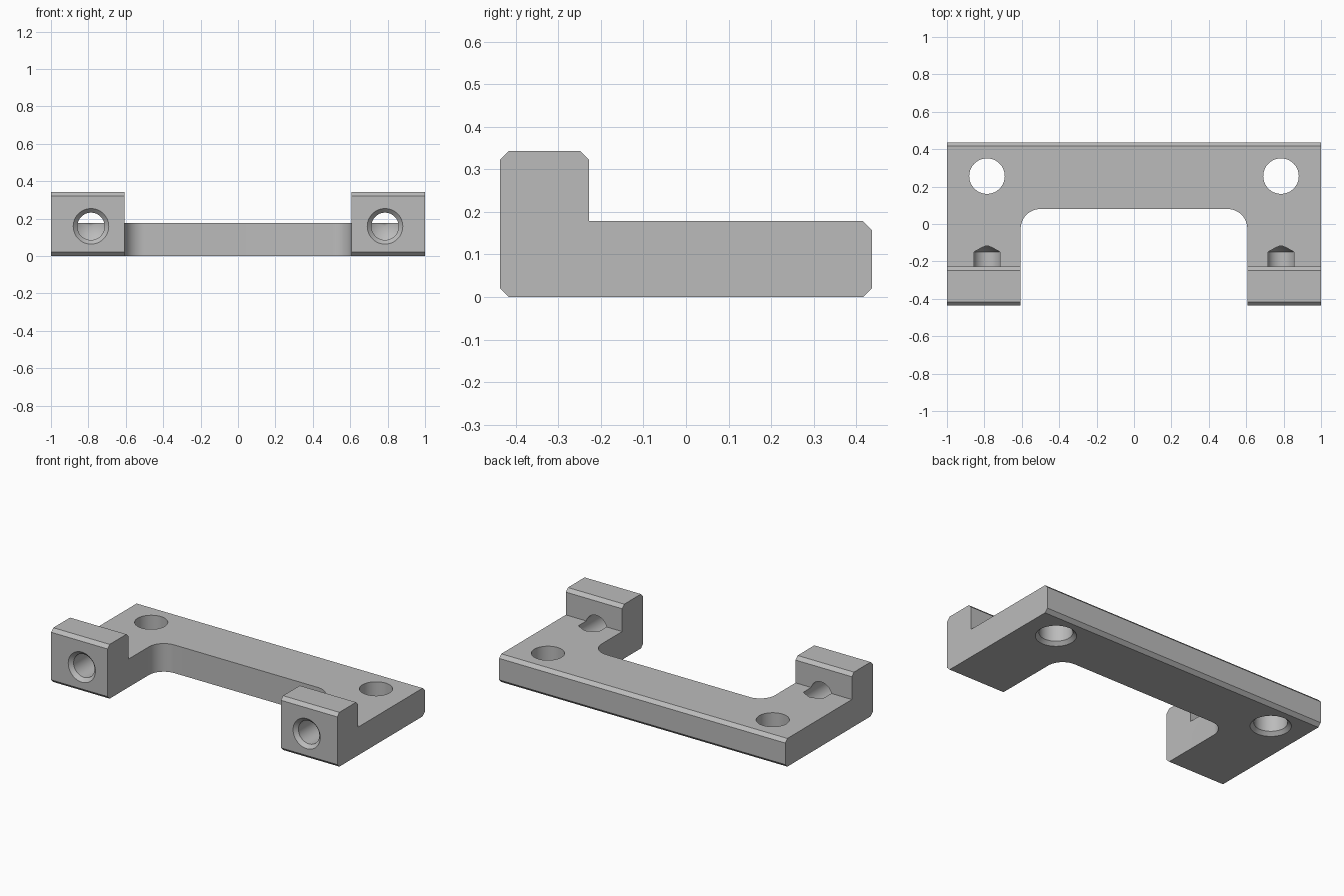
import bpy
import bmesh
from math import pi, sin, cos, radians
from mathutils import Matrix

cube = bpy.data.objects.get("Cube")
if cube:
    bpy.data.objects.remove(cube, do_unlink=True)

steel = bpy.data.materials.new("grey steel")
GREY = (0.5, 0.5, 0.5, 1)
steel.diffuse_color = GREY
steel.use_nodes = True
steel.node_tree.nodes["Principled BSDF"].inputs["Base Color"].default_value = GREY


def finish(bm, name):
    bmesh.ops.recalc_face_normals(bm, faces=bm.faces)
    mesh = bpy.data.meshes.new(name)
    bm.to_mesh(mesh)
    bm.free()
    mesh.materials.append(steel)
    obj = bpy.data.objects.new(name, mesh)
    bpy.context.collection.objects.link(obj)
    return obj


def extrude(name, points, offset):
    """Fill a closed outline and sweep it along an offset."""
    bm = bmesh.new()
    face = bm.faces.new([bm.verts.new(p) for p in points])
    swept = bmesh.ops.extrude_face_region(bm, geom=[face])["geom"]
    verts = [v for v in swept if isinstance(v, bmesh.types.BMVert)]
    bmesh.ops.translate(bm, verts=verts, vec=offset)
    return finish(bm, name)


def revolve(name, profile, matrix):
    """Turn a (radius, height) profile about its z axis, then place it."""
    bm = bmesh.new()
    verts = [bm.verts.new((r, 0, z)) for r, z in profile]
    edges = [bm.edges.new(pair) for pair in zip(verts, verts[1:])]
    bmesh.ops.spin(bm, geom=verts + edges, cent=(0, 0, 0), axis=(0, 0, 1),
                   angle=2 * pi, steps=64)
    bmesh.ops.remove_doubles(bm, verts=bm.verts, dist=1e-5)
    bm.transform(matrix)
    return finish(bm, name)


# Bracket side profile: chamfered base with raised front lugs
Y, TOP, BASE, STEP, C = 0.437, 0.343, 0.178, -0.228, 0.021
side = [(-Y + C, 0), (Y - C, 0), (Y, C), (Y, BASE - C), (Y - C, BASE),
        (STEP, BASE), (STEP, TOP - C), (STEP - C, TOP), (-Y + C, TOP),
        (-Y, TOP - C), (-Y, C)]
bracket = extrude("bracket", [(-1, y, z) for y, z in side], (2, 0, 0))

# Central opening with rounded inner corners
W, BACK, R = 0.606, 0.08, 0.105
outline = [(-W, -1, -1), (W, -1, -1)]
for sx in (1, -1):
    arc = [(sx * (W - R + R * cos(a)), BACK - R + R * sin(a), -1)
           for a in (pi / 2 * i / 16 for i in range(17))]
    outline += arc if sx > 0 else arc[::-1]
cutters = [extrude("opening_cutter", outline, (0, 0, 3))]

# Through holes flared underneath, and countersunk drillings in the lugs
HOLE, FLARE, BORE = 0.095, 0.116, 0.073
E = 0.02
through = [(0, -E), (FLARE + E, -E), (HOLE, FLARE - HOLE), (HOLE, 1), (0, 1)]
depth = 0.287
drill = [(0, -E), (HOLE + E, -E), (BORE, HOLE - BORE), (BORE, depth),
         (0, depth + BORE * 0.6)]
for x in (-0.786, 0.786):
    cutters.append(revolve("through_hole_cutter", through,
                           Matrix.Translation((x, 0.256, 0))))
    cutters.append(revolve("drilling_cutter", drill,
                           Matrix.Translation((x, -Y, 0.159))
                           @ Matrix.Rotation(-pi / 2, 4, 'X')))

# Cut the openings and tidy up
bpy.ops.object.select_all(action='DESELECT')
bpy.context.view_layer.objects.active = bracket
bracket.select_set(True)
for cutter in cutters:
    cutter.hide_render = True
    mod = bracket.modifiers.new("cut", 'BOOLEAN')
    mod.operation = 'DIFFERENCE'
    mod.solver = 'EXACT'
    mod.object = cutter
    bpy.ops.object.modifier_apply(modifier=mod.name)
    bpy.data.objects.remove(cutter, do_unlink=True)

bpy.ops.object.shade_smooth_by_angle(angle=radians(30))
